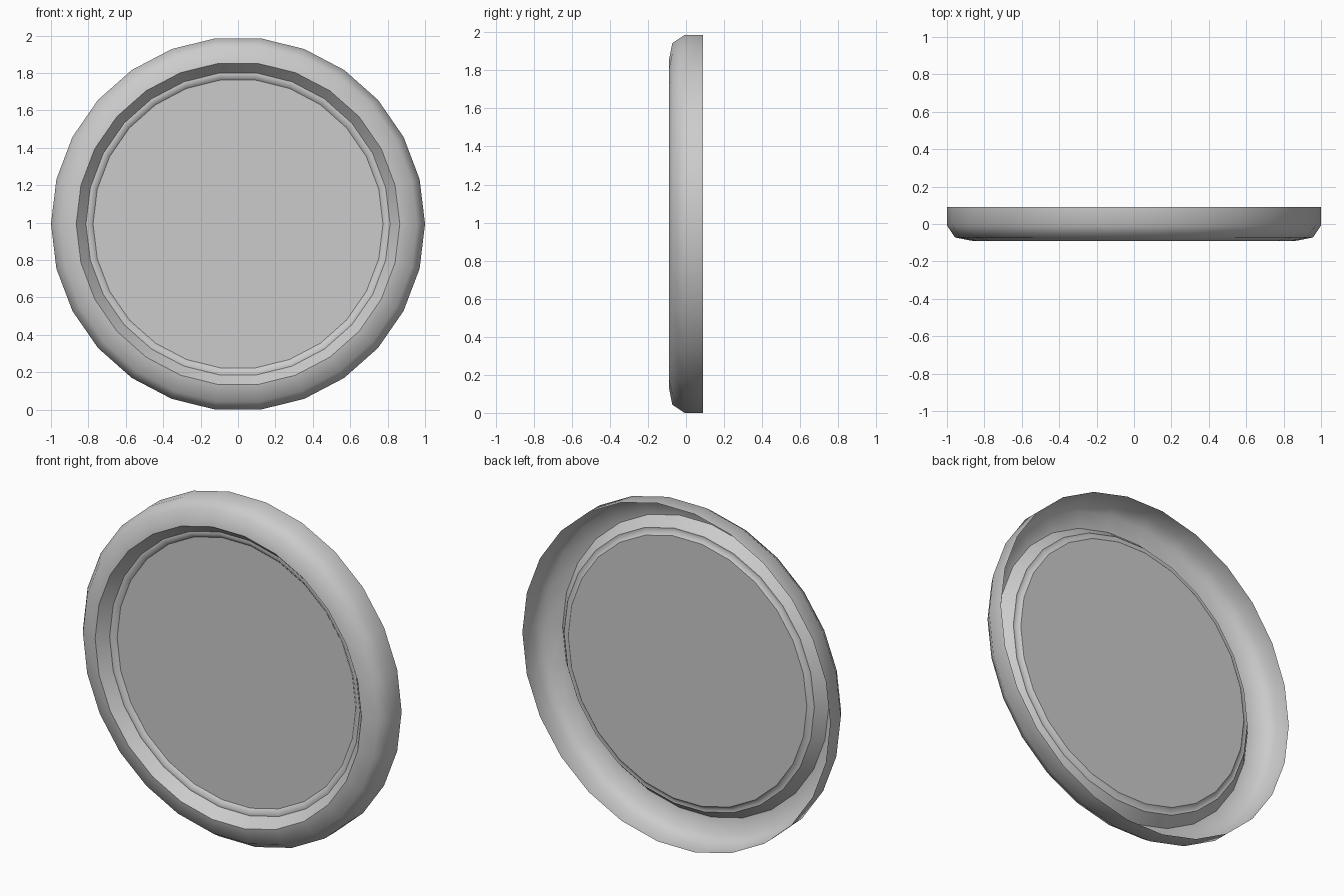
import bpy, bmesh
from math import sin, cos, pi

if "Cube" in bpy.data.objects:
    bpy.data.objects.remove(bpy.data.objects["Cube"])

SIDES = 26
CZ = cos(pi / SIDES)  # centre height so the flat bottom edge rests on z = 0


def revolve(name, profile, cap=False, angle=0.7):
    """Spin (radius, y) points round the y axis as an open shell."""
    bm = bmesh.new()
    rings = []
    for r, y in profile:
        rings.append([bm.verts.new((r * cos(2 * pi * i / SIDES), y,
                                    CZ + r * sin(2 * pi * i / SIDES)))
                      for i in range(SIDES)])
    for a, b in zip(rings, rings[1:]):
        for i in range(SIDES):
            j = (i + 1) % SIDES
            bm.faces.new((a[i], a[j], b[j], b[i]))
    if cap:
        bm.faces.new(rings[-1])
    bm.normal_update()
    # outward / front-facing normals
    if sum(f.normal.y * f.calc_area() for f in bm.faces) > 0:
        bmesh.ops.reverse_faces(bm, faces=bm.faces[:])
    me = bpy.data.meshes.new(name)
    bm.to_mesh(me)
    bm.free()
    ob = bpy.data.objects.new(name, me)
    bpy.context.collection.objects.link(ob)
    bpy.ops.object.select_all(action='DESELECT')
    ob.select_set(True)
    bpy.context.view_layer.objects.active = ob
    bpy.ops.object.shade_smooth_by_angle(angle=angle)
    return ob


# rounded outer rim, open at the back
revolve("outer_rim", [(1.0, 0.09), (1.0, -0.008), (0.957, -0.072),
                      (0.865, -0.09), (0.813, -0.03)], angle=0.9)

# small inner bead and the flat centre plate
revolve("inner_bead", [(0.813, -0.03), (0.795, -0.032), (0.775, -0.014)], angle=0.9)
revolve("centre_plate", [(0.775, -0.014)], cap=True)
